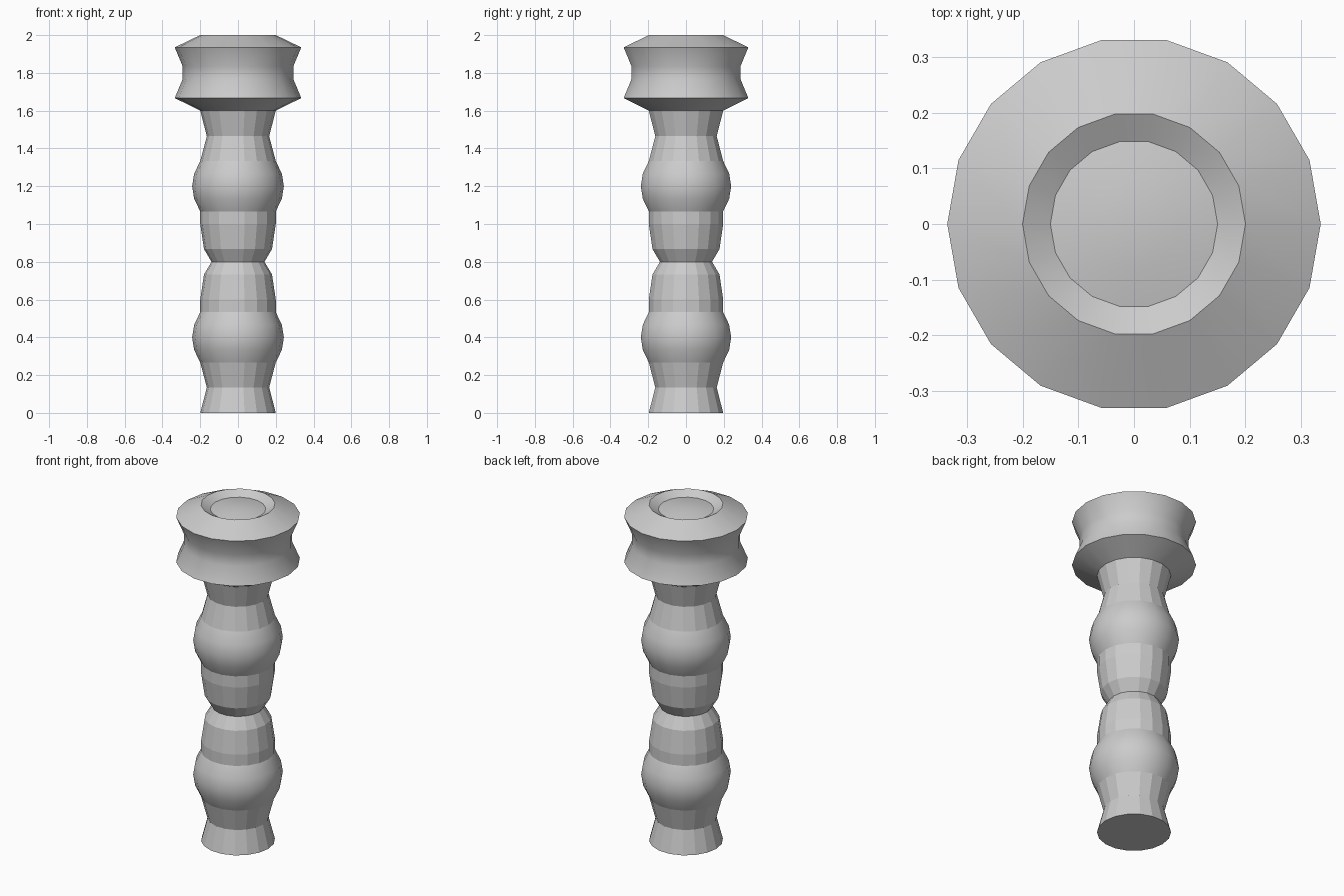
import bpy, bmesh, math

if "Cube" in bpy.data.objects:
    bpy.data.objects.remove(bpy.data.objects["Cube"])

SIDES = 18


def lathe(name, profile, smooth, cap_bottom=False):
    """Revolve (radius, z) points; smooth(z_mid) picks smooth-shaded bands."""
    bm = bmesh.new()
    rings = []
    for r, z in profile:
        if r == 0:
            rings.append([bm.verts.new((0, 0, z))] * SIDES)
        else:
            rings.append([bm.verts.new((r * math.cos(math.tau * i / SIDES),
                                        r * math.sin(math.tau * i / SIDES), z))
                          for i in range(SIDES)])
    for (lo, hi), (p, q) in zip(zip(rings, rings[1:]), zip(profile, profile[1:])):
        for i in range(SIDES):
            j = (i + 1) % SIDES
            corners = [lo[i], lo[j], hi[j], hi[i]]
            face = bm.faces.new(list(dict.fromkeys(corners)))
            face.smooth = smooth((p[1] + q[1]) / 2)
    if cap_bottom:
        bm.faces.new(rings[0][::-1])
    # Creases between bands stay sharp
    bm.normal_update()
    for e in bm.edges:
        if len(e.link_faces) == 2 and e.calc_face_angle() > math.radians(32):
            e.smooth = False
    mesh = bpy.data.meshes.new(name)
    bm.to_mesh(mesh)
    bm.free()
    ob = bpy.data.objects.new(name, mesh)
    bpy.context.collection.objects.link(ob)
    return ob


# Half shaft: flared foot, waist, round bulge, collar, tapered neck
half = [(0.2, 0), (0.165, 0.135), (0.2, 0.267), (0.232, 0.333), (0.243, 0.4),
        (0.232, 0.467), (0.2, 0.533), (0.2, 0.6), (0.18, 0.733), (0.14, 0.8)]
lathe("lower_shaft", half, lambda z: 0.267 < z < 0.533, cap_bottom=True)

# Upper shaft is the same profile mirrored about z = 0.8
mirrored = [(r, 1.6 - z) for r, z in reversed(half)]
lathe("upper_shaft", mirrored, lambda z: 1.067 < z < 1.333)

# Spool-shaped head with a bevelled recess and shallow dome on top
head = [(0.2, 1.6), (0.335, 1.667), (0.293, 1.767), (0.293, 1.835),
        (0.335, 1.935), (0.2, 2.0), (0.15, 1.972), (0.08, 1.985), (0, 1.99)]
lathe("head", head, lambda z: True)
